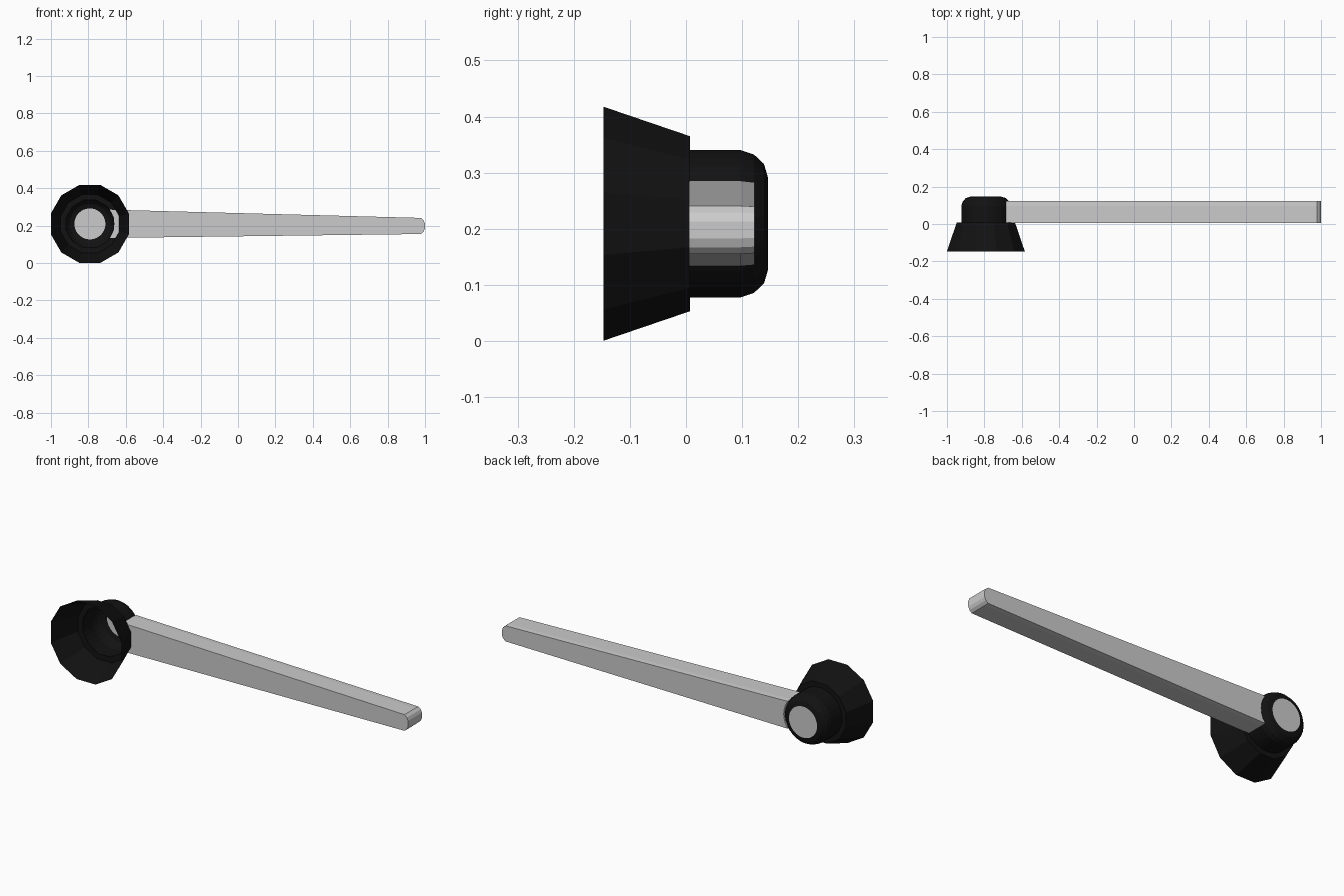
import bpy, bmesh
from math import sin, cos, pi, sqrt

if "Cube" in bpy.data.objects:
    bpy.data.objects.remove(bpy.data.objects["Cube"])

CX, CZ = -0.792, 0.209      # axis of the round parts (runs along y)

black = bpy.data.materials.new("black")
black.diffuse_color = (0.006, 0.006, 0.006, 1)
black.use_nodes = True
black.node_tree.nodes["Principled BSDF"].inputs["Base Color"].default_value = black.diffuse_color


def finish(name, bm, mat=None):
    bmesh.ops.recalc_face_normals(bm, faces=bm.faces)
    me = bpy.data.meshes.new(name)
    bm.to_mesh(me)
    bm.free()
    ob = bpy.data.objects.new(name, me)
    bpy.context.collection.objects.link(ob)
    if mat:
        me.materials.append(mat)
    return ob


def ring(bm, r, y, n):
    return [bm.verts.new((CX + r * cos(2 * pi * (i + 0.5) / n), y,
                          CZ + r * sin(2 * pi * (i + 0.5) / n))) for i in range(n)]


def bridge(bm, a, b):
    n = len(a)
    for i in range(n):
        j = (i + 1) % n
        bm.faces.new((a[i], a[j], b[j], b[i]))


def lathe(name, profile, n, mat):
    bm = bmesh.new()
    rings = [ring(bm, r, y, n) for r, y in profile]
    for a, b in zip(rings, rings[1:]):
        bridge(bm, a, b)
    return finish(name, bm, mat)


# Open flared skirt, twelve sided, with a flat inner shoulder
k = 1 / cos(pi / 12)
lathe("skirt", [(0.2085 * k, -0.147), (0.156 * k, 0.007), (0.131, 0.007)], 12, black)

# Rounded hub shell
lathe("hub", [(0.132, 0.007), (0.132, 0.097), (0.124, 0.121),
              (0.107, 0.139), (0.083, 0.146)], 32, black)

# Grey end disc
bm = bmesh.new()
bm.faces.new(ring(bm, 0.083, 0.146, 32))
finish("end_disc", bm)

# Tapered lever: outline hugging the hub, chamfered tip
R = 0.131
outline = [(CX + sqrt(R * R - (z - CZ) ** 2), z)
           for z in (0.285, 0.26, 0.235, 0.209, 0.184, 0.159, 0.134)]
outline += [(0.978, 0.155), (0.992, 0.167), (0.999, 0.183),
            (0.999, 0.213), (0.992, 0.229), (0.978, 0.241)]
bm = bmesh.new()
loops = []
for y, s in ((0.005, 1), (0.097, 1), (0.122, 0.965)):
    loops.append([bm.verts.new((x, y, 0.2 + (z - 0.2) * s)) for x, z in outline])
for a, b in zip(loops, loops[1:]):
    bridge(bm, a, b)
bm.faces.new(loops[0])
bm.faces.new(loops[-1])
finish("lever", bm)
